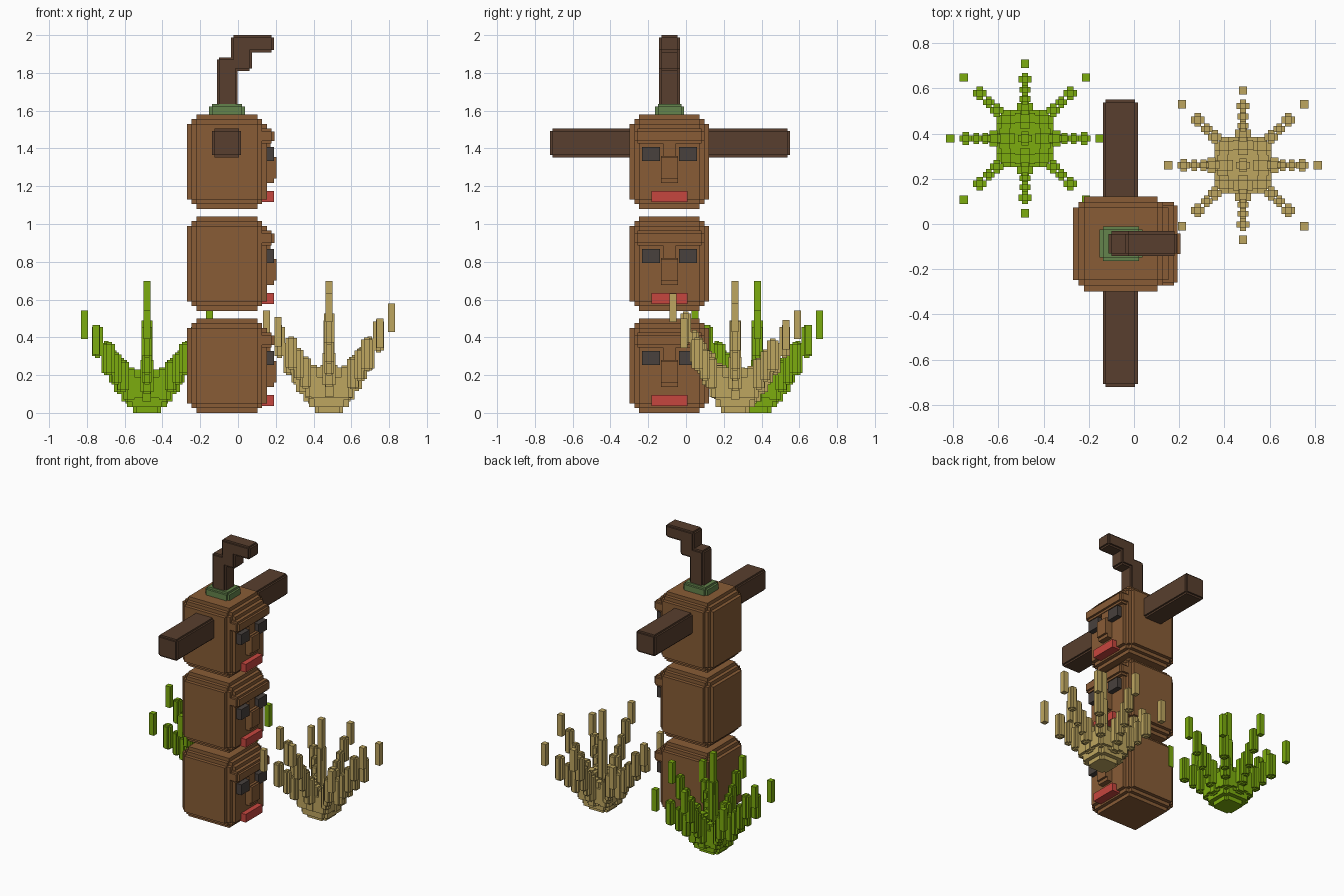
import bpy, bmesh
from mathutils import Matrix, Vector

cube = bpy.data.objects.get("Cube")
if cube:
    bpy.data.objects.remove(cube)


def material(name, rgb):
    # sRGB bytes to linear colour
    lin = [((c / 255 + 0.055) / 1.055) ** 2.4 for c in rgb] + [1]
    m = bpy.data.materials.new(name)
    m.use_nodes = True
    m.diffuse_color = lin
    m.node_tree.nodes["Principled BSDF"].inputs["Base Color"].default_value = lin
    return m


WOOD = material("brown wood", (136, 92, 54))
BARK = material("dark bark", (88, 63, 46))
MOSS = material("moss green", (100, 132, 76))
EYE = material("charcoal", (72, 65, 61))
LIP = material("red", (198, 70, 62))
GRASS = material("bright green", (124, 172, 14))
STRAW = material("dry straw", (190, 166, 96))


def build(name, mat, boxes):
    """One object from boxes given as (x0, x1, y0, y1, z0, z1)."""
    bm = bmesh.new()
    for x0, x1, y0, y1, z0, z1 in boxes:
        mid = Vector((x0 + x1, y0 + y1, z0 + z1)) / 2
        bmesh.ops.create_cube(bm, size=1, matrix=Matrix.Translation(mid)
                              @ Matrix.Diagonal((x1 - x0, y1 - y0, z1 - z0, 1)))
    mesh = bpy.data.meshes.new(name)
    bm.to_mesh(mesh)
    bm.free()
    mesh.materials.append(mat)
    ob = bpy.data.objects.new(name, mesh)
    bpy.context.collection.objects.link(ob)
    return ob


def inset(b, dx, dy, dz):
    return (b[0] + dx, b[1] - dx, b[2] + dy, b[3] - dy, b[4] + dz, b[5] - dz)


def stepped(b, s):
    """Block whose edges and corners step inwards like rounded voxels."""
    t = 2 * s
    return [inset(b, 0, t, t), inset(b, t, 0, t), inset(b, t, t, 0),
            inset(b, s, s, t), inset(b, s, t, s), inset(b, t, s, s)]


def notched(b, s):
    """Block with a single small step on every edge."""
    return [inset(b, 0, s, s), inset(b, s, 0, s), inset(b, s, s, 0)]


# Three stacked heads looking along +x
MID = -0.088
for level, label in enumerate(("bottom", "middle", "top")):
    z = level * 0.54

    def part(x1, half, z0, z1, y=MID, x0=0.1):
        return (x0, x1, y - half, y + half, z + z0, z + z1)

    build(label + "_head", WOOD, stepped((-0.27, 0.153, -0.298, 0.122, z, z + 0.5), 0.025))
    build(label + "_brow", WOOD, notched(part(0.192, 0.185, 0.345, 0.425), 0.015))
    build(label + "_nose", WOOD, [part(0.205, 0.045, 0.16, 0.275), part(0.19, 0.045, 0.137, 0.28),
                                  part(0.172, 0.035, 0.25, 0.36)])
    build(label + "_eyes", EYE, [part(0.19, 0.048, 0.253, 0.328, MID + s * 0.098) for s in (-1, 1)])
    build(label + "_mouth", LIP, [part(0.19, 0.095, 0.037, 0.095)])

# Side branches and the crooked stem on top
build("left_branch", BARK, notched((-0.137, 0.017, 0.09, 0.55, 1.352, 1.505), 0.012))
build("right_branch", BARK, notched((-0.137, 0.017, -0.72, -0.27, 1.352, 1.505), 0.012))
build("stem_collar", MOSS, notched((-0.153, 0.037, -0.164, -0.01, 1.56, 1.636), 0.015))
STEM = ((-0.112, -0.002, 1.6, 1.882), (-0.09, 0.068, 1.81, 1.882),
        (-0.037, 0.073, 1.81, 1.99), (-0.037, 0.19, 1.908, 2.0))
build("stem", BARK, [b for x0, x1, z0, z1 in STEM
                     for b in notched((x0, x1, -0.142, -0.032, z0, z1), 0.012)])


def column(x, y, h, z0, z1):
    """Upright blade: plus-shaped when thick, a square rod when thin."""
    if h < 0.02:
        return [(x - h, x + h, y - h, y + h, z0, z1)]
    k = h * 0.5
    return [(x - h, x + h, y - k, y + k, z0 + 0.01, z1 - 0.01),
            (x - k, x + k, y - h, y + h, z0 + 0.01, z1 - 0.01),
            (x - k, x + k, y - k, y + k, z0, z1)]


# Blade steps: distance from centre, half width, bottom, top
AXIAL = ((0.09, 0.045, 0.05, 0.24), (0.14, 0.035, 0.10, 0.29), (0.175, 0.025, 0.15, 0.33),
         (0.215, 0.025, 0.20, 0.38), (0.262, 0.028, 0.29, 0.465), (0.33, 0.0185, 0.39, 0.543))
DIAGONAL = ((0.085, 0.04, 0.06, 0.24), (0.125, 0.03, 0.11, 0.28), (0.16, 0.025, 0.15, 0.32),
            (0.2, 0.03, 0.2, 0.375), (0.27, 0.0185, 0.31, 0.466))
CORE = ((0.075, 0.0, 0.04), (0.105, 0.03, 0.1), (0.125, 0.08, 0.19))


def plant(name, mat, cx, cy, lift):
    boxes = []
    for h, z0, z1 in CORE:
        k = h * 0.75
        boxes += [(cx - h, cx + h, cy - k, cy + k, z0, z1),
                  (cx - k, cx + k, cy - h, cy + h, z0, z1)]
    boxes += column(cx, cy, 0.03, 0.15, 0.5) + column(cx, cy, 0.0185, 0.4, 0.697)
    for dx in (-1, 0, 1):
        for dy in (-1, 0, 1):
            if dx or dy:
                up = lift.get((dx, dy), 0)
                for r, h, z0, z1 in DIAGONAL if dx and dy else AXIAL:
                    u = up * r / 0.33
                    boxes += column(cx + dx * r, cy + dy * r, h, z0 + u, z1 + u)
    build(name, mat, boxes)


plant("green_plant", GRASS, -0.482, 0.378, {})
plant("dry_plant", STRAW, 0.482, 0.26,
      {(1, 0): 0.037, (0, -1): 0.09, (1, 1): 0.03, (1, -1): 0.04, (-1, -1): 0.05})
